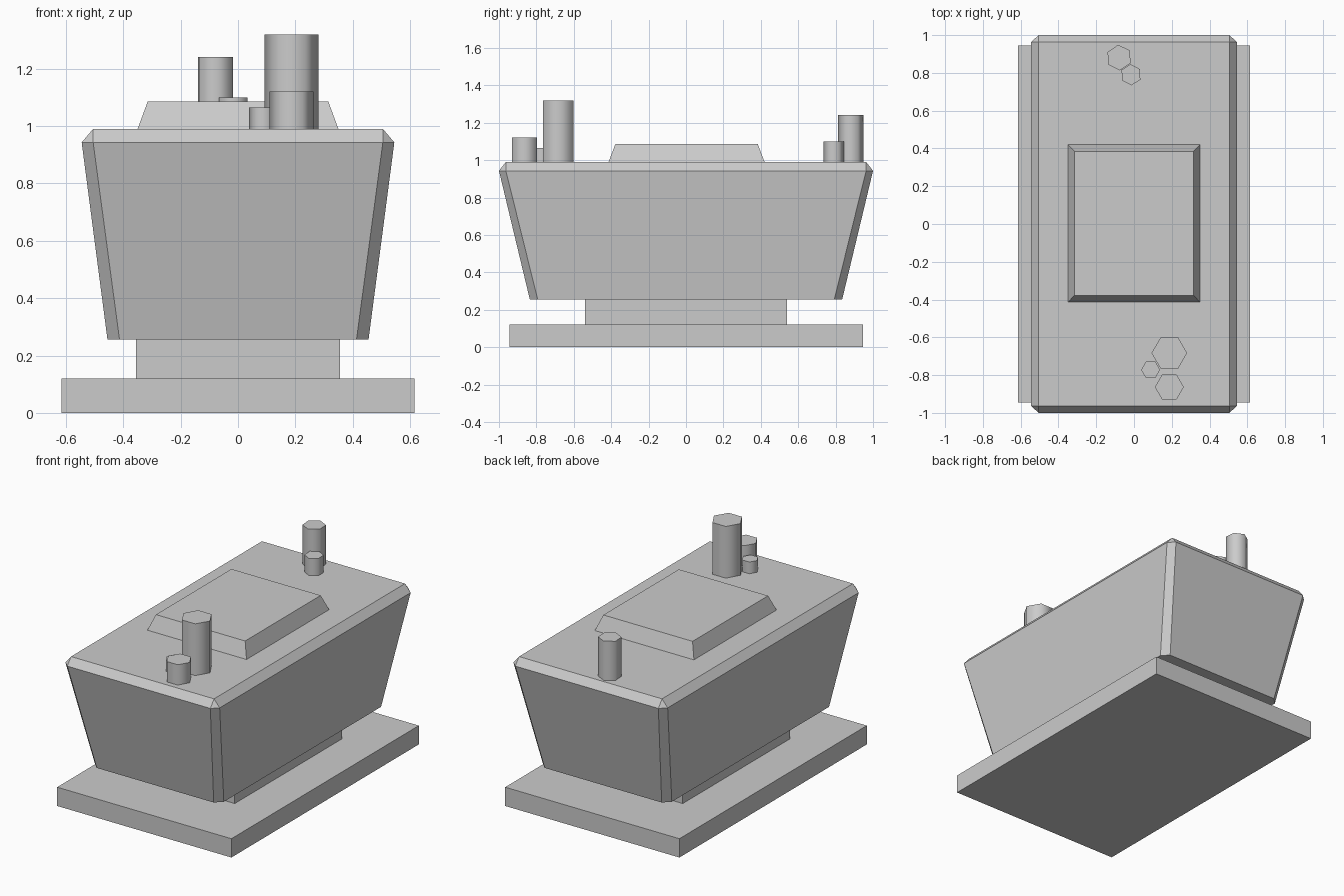
import bpy, bmesh
from math import cos, sin, radians, tau

if "Cube" in bpy.data.objects:
    bpy.data.objects.remove(bpy.data.objects["Cube"])


def finish(name, bm):
    bmesh.ops.recalc_face_normals(bm, faces=bm.faces[:])
    mesh = bpy.data.meshes.new(name)
    bm.to_mesh(mesh)
    bm.free()
    obj = bpy.data.objects.new(name, mesh)
    bpy.context.collection.objects.link(obj)
    return obj


def ring(bm, points, z):
    return [bm.verts.new((x, y, z)) for x, y in points]


def bridge(bm, low, high):
    n = len(low)
    return [bm.faces.new((low[i], low[(i + 1) % n], high[(i + 1) % n], high[i])) for i in range(n)]


def rect(hx, hy):
    return [(hx, -hy), (hx, hy), (-hx, hy), (-hx, -hy)]


def cut_rect(hx, hy, ix, iy):
    """Rectangle with cut corners, counter-clockwise."""
    return [(ix, -hy), (hx, -iy), (hx, iy), (ix, hy),
            (-ix, hy), (-hx, iy), (-hx, -iy), (-ix, -hy)]


def frustum(name, low, high, z0, z1):
    bm = bmesh.new()
    a, b = ring(bm, low, z0), ring(bm, high, z1)
    bridge(bm, a, b)
    bm.faces.new(a[::-1])
    bm.faces.new(b)
    return finish(name, bm)


def hex_post(name, x, y, r, top, turn):
    """Six-sided post with smooth sides and crisp ends."""
    pts = [(x + r * cos(radians(turn) + tau * i / 6),
            y + r * sin(radians(turn) + tau * i / 6)) for i in range(6)]
    bm = bmesh.new()
    a, b = ring(bm, pts, 0.99), ring(bm, pts, top)
    for f in bridge(bm, a, b):
        f.smooth = True
    for cap in (bm.faces.new(a[::-1]), bm.faces.new(b)):
        for e in cap.edges:
            e.smooth = False
    return finish(name, bm)


# Foot slab and neck
frustum("base_slab", rect(0.615, 0.945), rect(0.615, 0.945), 0, 0.12)
frustum("neck", rect(0.355, 0.54), rect(0.355, 0.54), 0.12, 0.255)

# Flared body with cut corners and a bevelled top rim
bm = bmesh.new()
low = ring(bm, cut_rect(0.455, 0.835, 0.413, 0.793), 0.255)
rim = ring(bm, cut_rect(0.545, 1.0, 0.505, 0.963), 0.943)
top = ring(bm, rect(0.505, 0.963), 0.99)
bridge(bm, low, rim)
bm.faces.new(low[::-1])
bm.faces.new(top)
for i in range(4):
    a, b, c = rim[2 * i], rim[2 * i + 1], rim[(2 * i + 2) % 8]
    bm.faces.new((a, b, top[i]))
    bm.faces.new((b, c, top[(i + 1) % 4], top[i]))
finish("body", bm)

# Raised hatch on the top
hatch = frustum("top_hatch", rect(0.35, 0.417), rect(0.315, 0.381), 0.99, 1.085)
hatch.location.y = 0.003

# Two clusters of posts: name, x, y, radius, top height, turn
for post in [("front_tall_post", 0.187, -0.683, 0.094, 1.32, 0),
             ("front_mid_post", 0.187, -0.863, 0.0765, 1.12, 0),
             ("front_small_post", 0.088, -0.772, 0.05, 1.065, 0),
             ("back_tall_post", -0.079, 0.881, 0.068, 1.24, 34),
             ("back_small_post", -0.016, 0.79, 0.056, 1.10, 32)]:
    hex_post(*post)
